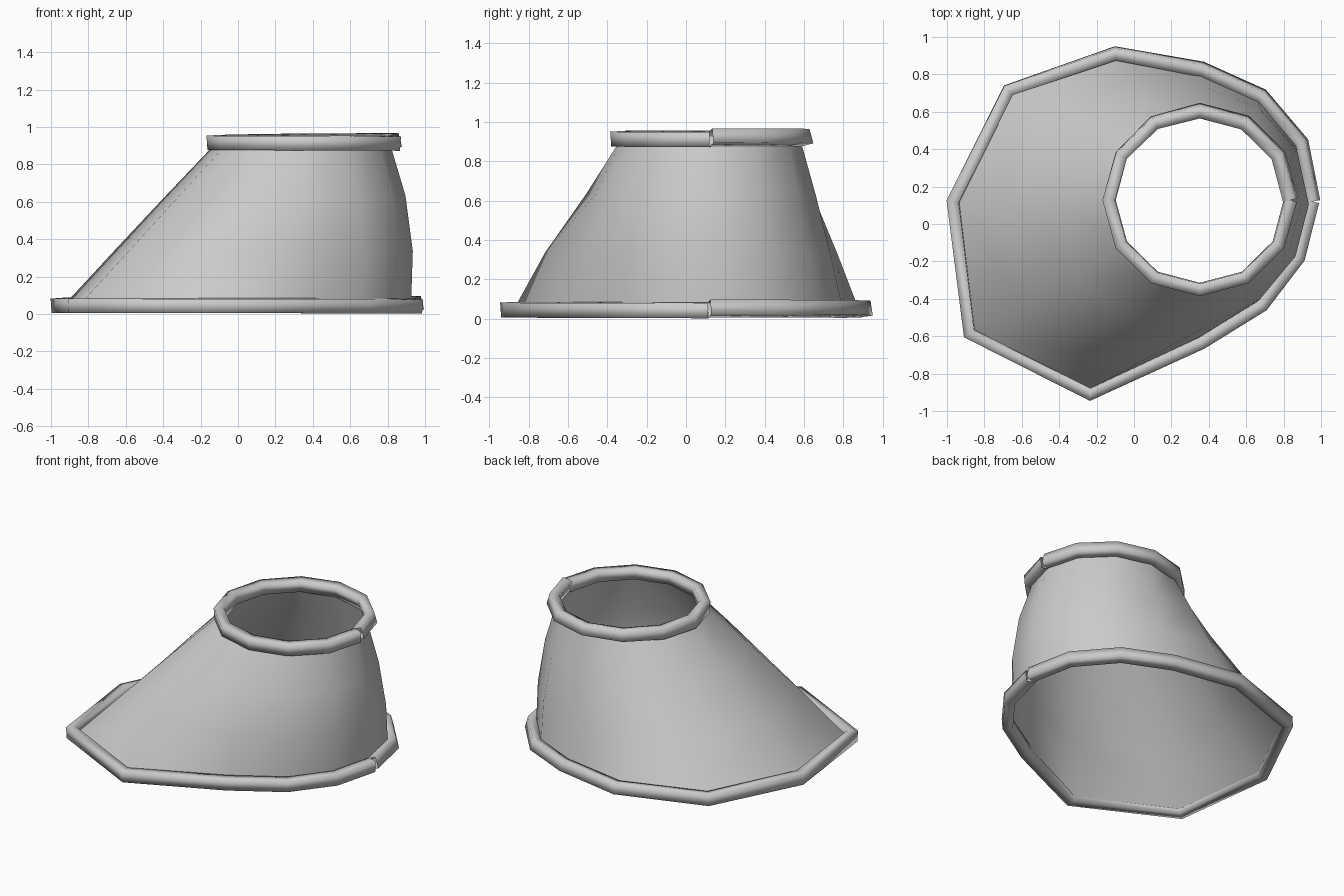
import bpy, bmesh
from math import sin, cos, tau, radians
from mathutils import Vector

if "Cube" in bpy.data.objects:
    bpy.data.objects.remove(bpy.data.objects["Cube"])

# Outline of the lopsided base (counter-clockwise) and of the round neck
BASE = [(.955, .12), (.893, .435), (.68, .685), (.36, .828), (-.1, .912), (-.672, .715),
        (-.967, .12), (-.88, -.585), (-.235, -.91), (.36, -.635), (.685, -.435), (.88, -.18)]
N = len(BASE)
NECK = [(.352 + .485 * cos(tau * i / N), .128 + .478 * sin(tau * i / N)) for i in range(N)]


def make_object(name, bm):
    for f in bm.faces:
        f.smooth = True
    mesh = bpy.data.meshes.new(name)
    bm.to_mesh(mesh)
    bm.free()
    ob = bpy.data.objects.new(name, mesh)
    bpy.context.collection.objects.link(ob)
    return ob


def skin(bm, rows):
    for a, b in zip(rows, rows[1:]):
        n = len(a)
        for i in range(n):
            j = (i + 1) % n
            bm.faces.new((a[i], a[j], b[j], b[i]))


def outward(pts, i, closed):
    """Horizontal outward direction at outline point i."""
    n = len(pts)
    a = pts[i - 1] if closed or i > 0 else pts[i]
    c = pts[(i + 1) % n] if closed or i < n - 1 else pts[i]
    d = Vector()
    for e in (pts[i] - a, c - pts[i]):
        if e.length > 0:
            d += e.normalized()
    d.normalize()
    return Vector((d.y, -d.x, 0))


def vectors(outline):
    return [Vector((x, y, 0)) for x, y in outline]


# Open flared shell: ends meet the inner side of the rims, middle rows bulge
base, neck = vectors(BASE), vectors(NECK)
bm = bmesh.new()
rows = []
for t in (0, 1/3, 2/3, 1):
    bulge = 4 * t * (1 - t)
    row = []
    for i in range(N):
        p = base[i] - outward(base, i, True) * .03
        q = neck[i] - outward(neck, i, True) * .03
        mid = base[i].lerp(neck[i], t) + Vector((.025, -.02, 0))
        co = p.lerp(q, t).lerp(mid, bulge)
        row.append(bm.verts.new((co.x, co.y, .04 + .89 * t)))
    rows.append(row)
skin(bm, rows)
make_object("flared_shell", bm)


def rim(name, outline, z):
    """Square-section tube swept once round the outline, leaving a split at +x."""
    bm = bmesh.new()
    pts = vectors(outline + outline[:1])
    up = Vector((0, 0, 1))
    rows = []
    for i, p in enumerate(pts):
        t = i / N
        out = outward(pts, i, False)
        tilt = radians(max(-4, min(15, 15 - 76 * (t - .25))))
        centre = p + up * (z + .005 - .01 * t)
        u = out * cos(tilt) + up * sin(tilt)
        v = up * cos(tilt) - out * sin(tilt)
        rows.append([bm.verts.new(centre + u * (.033 * a) + v * (.038 * b))
                     for a, b in ((-1, -1), (1, -1), (1, 1), (-1, 1))])
    skin(bm, rows)
    bmesh.ops.recalc_face_normals(bm, faces=bm.faces)
    return make_object(name, bm)


# Rims at the foot and the neck
rim("base_rim", BASE, .047)
rim("neck_rim", NECK, .918)
